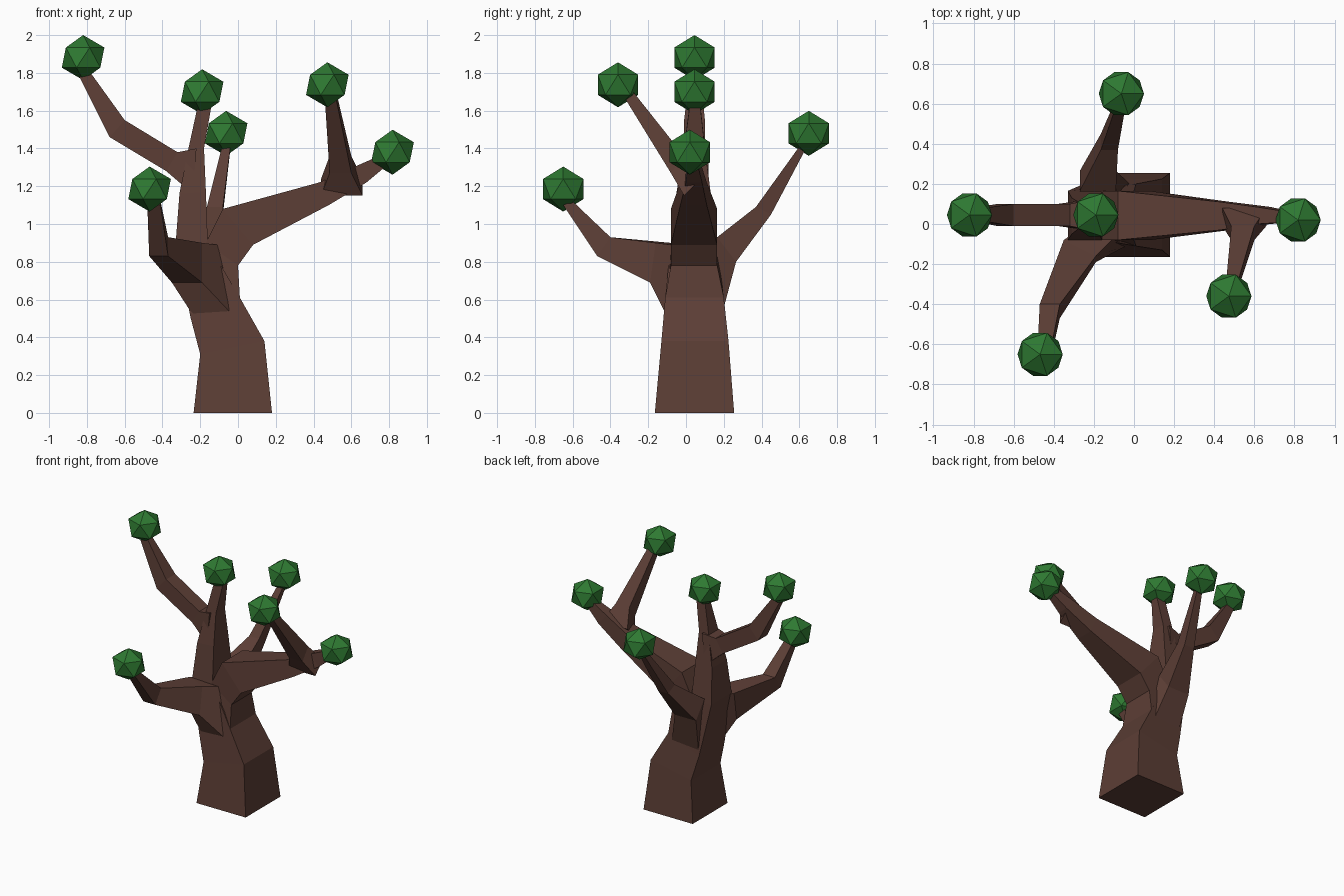
import bpy
import bmesh
from mathutils import Vector

cube = bpy.data.objects.get("Cube")
if cube:
    bpy.data.objects.remove(cube, do_unlink=True)


def material(name, color):
    mat = bpy.data.materials.new(name)
    mat.use_nodes = True
    mat.diffuse_color = color
    bsdf = mat.node_tree.nodes["Principled BSDF"]
    bsdf.inputs["Base Color"].default_value = color
    bsdf.inputs["Roughness"].default_value = 0.9
    return mat


bark = material("bark_brown", (0.107, 0.048, 0.036, 1))
leaf = material("leaf_green", (0.027, 0.19, 0.031, 1))


def finish(name, bm, mat):
    bmesh.ops.recalc_face_normals(bm, faces=bm.faces)
    mesh = bpy.data.meshes.new(name)
    bm.to_mesh(mesh)
    bm.free()
    mesh.materials.append(mat)
    obj = bpy.data.objects.new(name, mesh)
    bpy.context.collection.objects.link(obj)
    return obj


def side_ring(x1, z1, x2, z2, near, far):
    """Four-sided section drawn in the xz plane and spread along y."""
    return [Vector(p) for p in ((x1, near, z1), (x2, near, z2), (x2, far, z2), (x1, far, z1))]


def depth_ring(y1, z1, y2, z2, left, right):
    """Four-sided section drawn in the yz plane and spread along x."""
    return [Vector(p) for p in ((left, y1, z1), (left, y2, z2), (right, y2, z2), (right, y1, z1))]


def limb(name, rings):
    """Loft a closed square limb through its sections."""
    bm = bmesh.new()
    loops = [[bm.verts.new(p) for p in ring] for ring in rings]
    for a, b in zip(loops, loops[1:]):
        for i in range(4):
            j = (i + 1) % 4
            bm.faces.new((a[i], a[j], b[j], b[i]))
    bm.faces.new(loops[0])
    bm.faces.new(loops[-1])
    return finish(name, bm, bark)


# Trunk, ending in the slanted section that the main limbs grow from
crotch = side_ring(-0.25, 0.5, 0.01, 0.61, -0.11, 0.2)
limb("trunk", [
    side_ring(-0.235, 0, 0.18, 0, -0.165, 0.255),
    side_ring(-0.2, 0.31, 0.14, 0.38, -0.13, 0.225),
    crotch,
])

# Heavy limb leaning to the left side, with a forward-rising fork
limb("left_limb", [
    crotch,
    side_ring(-0.17, 0.9, 0, 0.78, -0.08, 0.165),
    side_ring(-0.08, 1.08, 0.08, 0.89, -0.08, 0.165),
    side_ring(0.43, 1.22, 0.48, 1.1, -0.03, 0.11),
    side_ring(0.61, 1.3, 0.68, 1.22, 0, 0.085),
    side_ring(0.77, 1.37, 0.8, 1.32, 0.01, 0.06),
])
limb("left_fork", [
    depth_ring(0.08, 1.24, -0.01, 1.15, 0.44, 0.66),
    depth_ring(-0.01, 1.36, -0.08, 1.27, 0.485, 0.6),
    depth_ring(-0.28, 1.7, -0.32, 1.66, 0.46, 0.52),
])

# Upright limb and the long branch leaving it on the right side
limb("upright_limb", [
    crotch,
    side_ring(-0.33, 0.9, -0.16, 0.9, -0.08, 0.165),
    side_ring(-0.31, 1.16, -0.17, 1.17, -0.05, 0.13),
    side_ring(-0.26, 1.41, -0.18, 1.4, -0.01, 0.1),
    side_ring(-0.21, 1.64, -0.14, 1.63, 0.02, 0.075),
])
limb("right_branch", [
    side_ring(-0.22, 1.4, -0.24, 1.16, -0.03, 0.12),
    side_ring(-0.32, 1.38, -0.38, 1.28, -0.01, 0.1),
    side_ring(-0.6, 1.55, -0.68, 1.46, -0.01, 0.1),
    side_ring(-0.78, 1.8, -0.84, 1.78, 0.02, 0.075),
])

# Branches reaching forward and backward
front = [
    depth_ring(0, 0.88, -0.105, 0.52, -0.24, -0.03),
    depth_ring(-0.16, 0.9, -0.19, 0.69, -0.35, -0.19),
    depth_ring(-0.4, 0.93, -0.47, 0.83, -0.47, -0.37),
    depth_ring(-0.6, 1.12, -0.65, 1.1, -0.48, -0.41),
]
front[1][0].y += 0.08
front[1][1].y += 0.08
limb("front_branch", front)
limb("back_branch", [
    depth_ring(0.05, 0.9, 0.19, 0.52, -0.24, -0.01),
    depth_ring(0.165, 0.93, 0.265, 0.8, -0.27, -0.09),
    depth_ring(0.37, 1.09, 0.45, 1.05, -0.165, -0.08),
    depth_ring(0.6, 1.41, 0.635, 1.4, -0.085, -0.04),
])

# Faceted leaf clusters on the branch tips
clusters = {
    "right": (-0.82, 0.045, 1.881),
    "upright": (-0.19, 0.045, 1.7),
    "back": (-0.063, 0.65, 1.48),
    "left_fork": (0.473, -0.36, 1.737),
    "left": (0.818, 0.02, 1.38),
    "front": (-0.468, -0.65, 1.185),
}
for spot, center in clusters.items():
    bm = bmesh.new()
    bmesh.ops.create_icosphere(bm, subdivisions=1, radius=0.126)
    bmesh.ops.scale(bm, vec=(1, 1, 0.945), verts=bm.verts)
    finish(spot + "_leaf_cluster", bm, leaf).location = center
